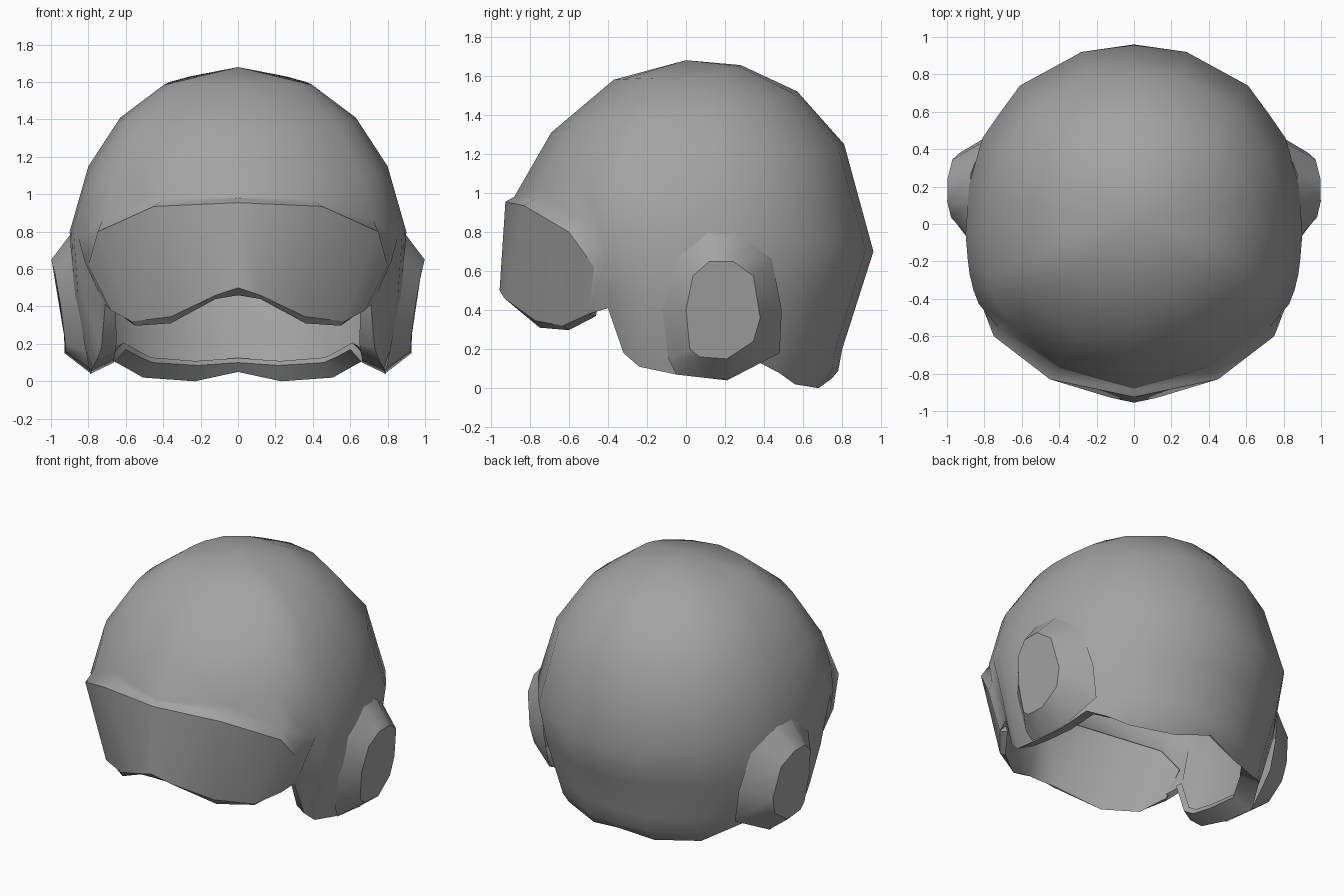
import bpy, bmesh, math
from mathutils import Vector

if "Cube" in bpy.data.objects:
    bpy.data.objects.remove(bpy.data.objects["Cube"])

grey = bpy.data.materials.new("helmet grey")
grey.diffuse_color = (0.37, 0.37, 0.37, 1)
grey.use_nodes = True
grey.node_tree.nodes["Principled BSDF"].inputs["Base Color"].default_value = grey.diffuse_color


def make(name, faces, thickness=0, angle=35):
    """Build a part from polygons mirrored over x, with optional wall thickness."""
    bm = bmesh.new()
    for side in (1, -1):
        for f in faces:
            bm.faces.new([bm.verts.new((p[0] * side, p[1], p[2])) for p in f])
    bmesh.ops.remove_doubles(bm, verts=bm.verts, dist=0.0005)
    bmesh.ops.dissolve_degenerate(bm, dist=0.0005, edges=bm.edges)
    bmesh.ops.recalc_face_normals(bm, faces=bm.faces)
    me = bpy.data.meshes.new(name)
    bm.to_mesh(me)
    bm.free()
    me.materials.append(grey)
    ob = bpy.data.objects.new(name, me)
    bpy.context.collection.objects.link(ob)
    bpy.ops.object.select_all(action='DESELECT')
    ob.select_set(True)
    bpy.context.view_layer.objects.active = ob
    if thickness:
        mod = ob.modifiers.new("wall", 'SOLIDIFY')
        mod.thickness, mod.offset = thickness, -1
        bpy.ops.object.modifier_apply(modifier=mod.name)
    bpy.ops.object.shade_smooth_by_angle(angle=math.radians(angle))
    return ob


def strip(a, b):
    return [(a[i], a[i + 1], b[i + 1], b[i]) for i in range(len(a) - 1)]


# --- Shell: tilted rings (width, front y, back y, front z, side z, back z)
RINGS = [(0, 0, 0, 1.68, 1.68, 1.68),
         (.39, -.37, .28, 1.58, 1.59, 1.655),
         (.63, -.69, .57, 1.31, 1.41, 1.52),
         (.80, -.88, .81, .98, 1.15, 1.25),
         (.90, -.92, .96, .70, .80, .70),
         (.87, -.90, .88, .45, .45, .45),
         (.81, -.86, .80, .20, .20, .20),
         (.77, -.84, .78, .09, .09, .09),
         (.74, -.80, .70, -.01, -.01, -.01)]
# Half outline seen from above, height of the lower rim, and where the rim is pulled to
OUTLINE = [(0, -.92, .98), (.44, -.80, .97), (.75, -.56, .86),
           (.83, -.43, .64, .82, -.41), (.865, -.35, .41, .71, -.40),
           (.88, -.27, .18, .73, -.32), (.89, -.18, .11, .755, -.24),
           (.90, -.05, .07, .78, -.05), (.88, .21, .04, .79, .21),
           (.81, .46, .13), (.72, .59, .08), (.61, .74, .02), (.28, .92, 0), (0, .96, .05)]


def shell_column(x, y, rim, rx=None, ry=None):
    ux, uy = x / .9, y / (.92 if y < 0 else .96)
    pts = []
    for w, yf, yb, zf, zs, zb in RINGS:
        t = abs(uy)
        pts.append(Vector((w * ux, t * (yf if uy < 0 else yb),
                           zs + ((zf if uy < 0 else zb) - zs) * t * t)))
    out = [pts[0]]
    for a, b in zip(pts, pts[1:]):     # cut the column off at the rim
        if b.z >= rim:
            out.append(b)
        elif a.z > rim:
            out.append(a.lerp(b, (a.z - rim) / (a.z - b.z)))
        else:
            out.append(out[-1].copy())
    if rx is not None:                 # curl the cheek in towards the rim
        dx, dy = rx - out[-1].x, ry - out[-1].y
        for p in out:
            k = max(0, (.85 - p.z) / (.85 - rim)) ** 1.5
            p.x += dx * k
            p.y += dy * k
    return out


columns = [shell_column(*o) for o in OUTLINE]
shell_faces = []
for c, d in zip(columns, columns[1:]):
    for i in range(len(RINGS) - 1):
        poly = []
        for p in (c[i], c[i + 1], d[i + 1], d[i]):
            if all((p - q).length > .0005 for q in poly):
                poly.append(p)
        if len(poly) > 2:
            shell_faces.append(poly)

# Lip turned inward along the lower rim: (shrink factor, lift) per column
LIP = [(.92, .01), (.89, .02), (.87, .04), (.85, .05), (.84, .06),
       (.85, .04), (.86, .05), (.90, .08), (.93, .085), (.93, .05)]
edge = [c[-1] for c in columns[4:]]
lip = [(p.x * s, p.y * s, p.z + h) for p, (s, h) in zip(edge, LIP)]

# --- Visor outlines: front top, front bottom, underside and inner top
rim = [c[-1] for c in columns[:5]]
top = [(0, -.925, .955), (.45, -.83, .935), (.75, -.60, .80), (.80, -.47, .62), (.68, -.50, .38)]
low = [(0, -.955, .50), (.12, -.93, .46), (.36, -.77, .345), (.57, -.63, .32), top[4]]
under = [(0, -.92, .46), (.12, -.89, .44), (.36, -.75, .31), (.55, -.60, .297), (.65, -.46, .37)]
inner = [(0, -.88, .92), (.42, -.79, .90), (.70, -.57, .78), (.75, -.45, .61), under[4]]


def lens(t, b):
    return [(t[0], b[0], b[1], t[1]), (t[1], b[1], b[2]),
            (t[1], b[2], b[3], t[2]), (t[2], b[3], t[4], t[3])]


# The shell carries the ledge that meets the lens
make("helmet_shell", shell_faces + strip(rim, top) + strip(edge, lip), thickness=.04, angle=50)
make("visor_lens", lens(top, low) + strip(low, under) + lens(inner, under)
     + strip(top, inner), angle=30)

# --- Ear cups: flat outer pad and a flared skirt sunk into the shell
pad = [(.12, .65), (.24, .65), (.345, .575), (.38, .36), (.345, .24),
       (.21, .15), (.07, .16), (.02, .20), (0, .40), (.035, .575)]
flare = [(.11, .80), (.27, .79), (.44, .66), (.49, .40), (.48, .18),
         (.21, .04), (-.05, .07), (-.09, .15), (-.12, .40), (-.07, .66)]
outer = [(.93 + .143 * (z - .16) - .6 * (y - .17) ** 2, y, z) for y, z in pad]


def base_x(y, z):
    return min(.895, .79 + .19 * z) - .95 * max(0, y - .15) ** 2 - .01


base = [(base_x(y, z), y, z) for y, z in flare]
make("ear_cup_pads", [outer])
make("ear_cup_flares", strip(outer + outer[:1], base + base[:1]), angle=60)
